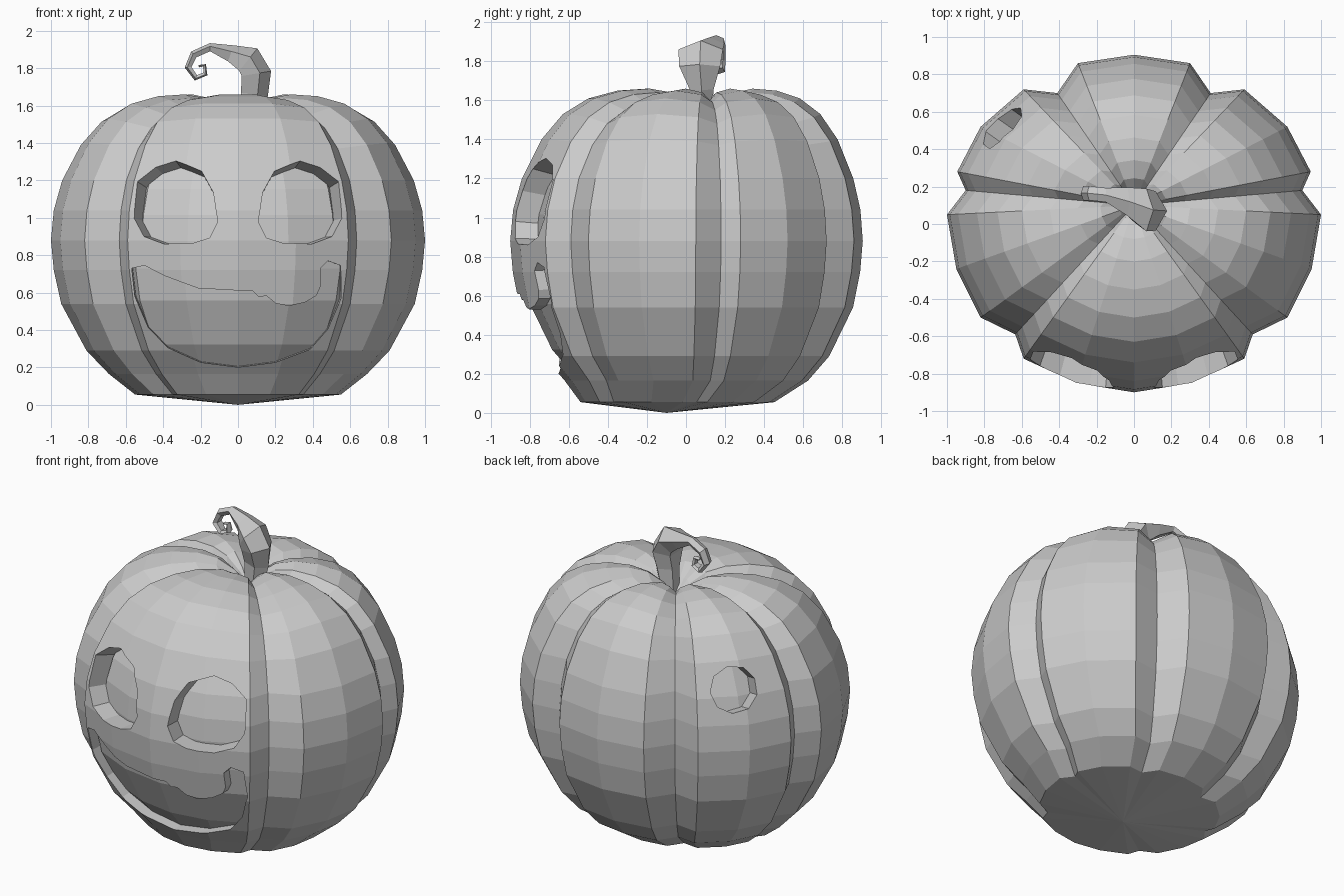
import bpy, bmesh, math
from mathutils import Vector

if "Cube" in bpy.data.objects:
    bpy.data.objects.remove(bpy.data.objects["Cube"])


def new_object(name, verts, faces):
    me = bpy.data.meshes.new(name)
    me.from_pydata(verts, [], faces)
    bm = bmesh.new()
    bm.from_mesh(me)
    bmesh.ops.recalc_face_normals(bm, faces=bm.faces)
    bm.to_mesh(me)
    bm.free()
    ob = bpy.data.objects.new(name, me)
    bpy.context.collection.objects.link(ob)
    return ob


def loft(name, rings):
    # closed rings of equal length, capped at both ends
    n = len(rings[0])
    verts = [p for r in rings for p in r]
    faces = [(k * n + i, k * n + (i + 1) % n, (k + 1) * n + (i + 1) % n, (k + 1) * n + i)
             for k in range(len(rings) - 1) for i in range(n)]
    faces += [tuple(range(n))[::-1], tuple(range(len(verts) - n, len(verts)))]
    return new_object(name, verts, faces)


def subtract(target, cutter):
    m = target.modifiers.new("cut", 'BOOLEAN')
    m.operation, m.solver, m.object = 'DIFFERENCE', 'EXACT', cutter
    bpy.context.view_layer.objects.active = target
    bpy.ops.object.modifier_apply(modifier=m.name)


# Pumpkin: half cross-section (x, y, groove drop) and height profile (scale, z)
HALF = [(0, -.9, 0), (.31, -.85, 0), (.59, -.72, .02), (.635, -.59, .06), (.82, -.5, .02),
        (.95, -.24, 0), (1, .05, .02), (.9, .18, .06), (.945, .28, .02), (.82, .52, 0),
        (.59, .72, .02), (.41, .7, .06), (.3, .86, .02), (0, .905, 0)]
SECTION = HALF + [(-x, y, d) for x, y, d in HALF[-2:0:-1]]
PROFILE = [(.55, .055), (.69, .165), (.81, .29), (.945, .54), (.985, .72), (1, .88),
           (.985, 1.04), (.94, 1.2), (.84, 1.4), (.73, 1.53), (.6, 1.61), (.45, 1.65),
           (.3, 1.66), (.18, 1.64), (.08, 1.58)]


def pumpkin(name, k=1.0):
    def place(x, y, z):
        return (x * k, y * k, .85 + (z - .85) * k)
    n = len(SECTION)
    verts = []
    for s, z in PROFILE:
        off = .1 * (1 - s) if z > .9 else (-.045 if z < .1 else 0)
        w = min(1, max(0, (z - 1.2) / .4))
        verts += [place(x * s, y * s + off, z - d * w) for x, y, d in SECTION]
    faces = [(r * n + i, r * n + (i + 1) % n, (r + 1) * n + (i + 1) % n, (r + 1) * n + i)
             for r in range(len(PROFILE) - 1) for i in range(n)]
    b, t = len(verts), len(verts) + 1
    verts += [place(0, -.1, 0), place(0, .1, 1.5)]
    last = (len(PROFILE) - 1) * n
    for i in range(n):
        j = (i + 1) % n
        faces += [(b, j, i), (t, last + i, last + j)]
    return new_object(name, verts, faces)


def face_cutter(name, outline, taper):
    rings = []
    for y in (-1.05, -.4):
        f = 1 + taper * (-y - .75)
        rings.append([(x * f, y, .85 + (z - .85) * f) for x, z in outline])
    return loft(name, rings)


body = pumpkin("pumpkin_body")
core = pumpkin("core_helper", .87)
mouth_core = pumpkin("mouth_core_helper", .94)

# Carved face openings
EYE = [(.1, .97), (.125, 1.12), (.19, 1.24), (.34, 1.315), (.46, 1.29), (.565, 1.21),
       (.565, 1.0), (.5, .9), (.38, .86), (.22, .865), (.14, .89)]
MOUTH = [(-.57, .73), (-.5, .745), (-.39, .69), (-.21, .625), (.08, .61), (.11, .58),
         (.15, .585), (.2, .545), (.27, .53), (.36, .55), (.42, .585), (.44, .63),
         (.44, .73), (.48, .77), (.55, .745), (.555, .57), (.485, .4), (.39, .29), (.2, .22),
         (0, .195), (-.2, .22), (-.38, .3), (-.485, .41), (-.555, .58)]
mouth = face_cutter("mouth_cutter", MOUTH, .1)
cutters = [face_cutter("eye_cutter_r", EYE, .7),
           face_cutter("eye_cutter_l", [(-x, z) for x, z in EYE], .7), mouth]

# Round hole in the back left lobe
axis = Vector((-.74, .52, .3)).normalized()
u = axis.cross(Vector((0, 0, 1))).normalized()
v = u.cross(axis)
mid = Vector((-.68, .5, 1.23))
cutters.append(loft("back_hole_cutter", [
    [tuple(mid + axis * d + .14 * (u * math.cos(a) + v * math.sin(a)))
     for a in [math.tau * i / 9 for i in range(9)]] for d in (-.4, .4)]))

# Openings stop at the inner core; the mouth is shallower
for c in cutters:
    subtract(c, mouth_core if c == mouth else core)
    subtract(body, c)
for c in cutters + [core, mouth_core]:
    bpy.data.objects.remove(c)

# Curled five-sided stem: x, z, y, half width, half depth
STEM = [(.06, 1.5, .08, .06, .05), (.08, 1.66, .08, .08, .065), (.09, 1.77, .07, .088, .11),
        (.05, 1.84, .075, .085, .12), (-.04, 1.875, .12, .05, .08),
        (-.15, 1.91, .155, .024, .04), (-.235, 1.872, .165, .023, .04),
        (-.265, 1.805, .165, .02, .04), (-.225, 1.75, .165, .017, .035),
        (-.175, 1.77, .16, .014, .03), (-.18, 1.815, .16, .011, .02),
        (-.21, 1.81, .16, .007, .015)]
rings = []
for i, (x, z, y, w, d) in enumerate(STEM):
    p, q = STEM[max(i - 1, 0)], STEM[min(i + 1, len(STEM) - 1)]
    t = Vector((q[0] - p[0], q[1] - p[1])).normalized()
    ring = []
    for j in range(5):
        a = math.tau * j / 5
        ring.append((x + t.y * w * math.cos(a), y + d * math.sin(a), z - t.x * w * math.cos(a)))
    rings.append(ring)
loft("stem", rings)
